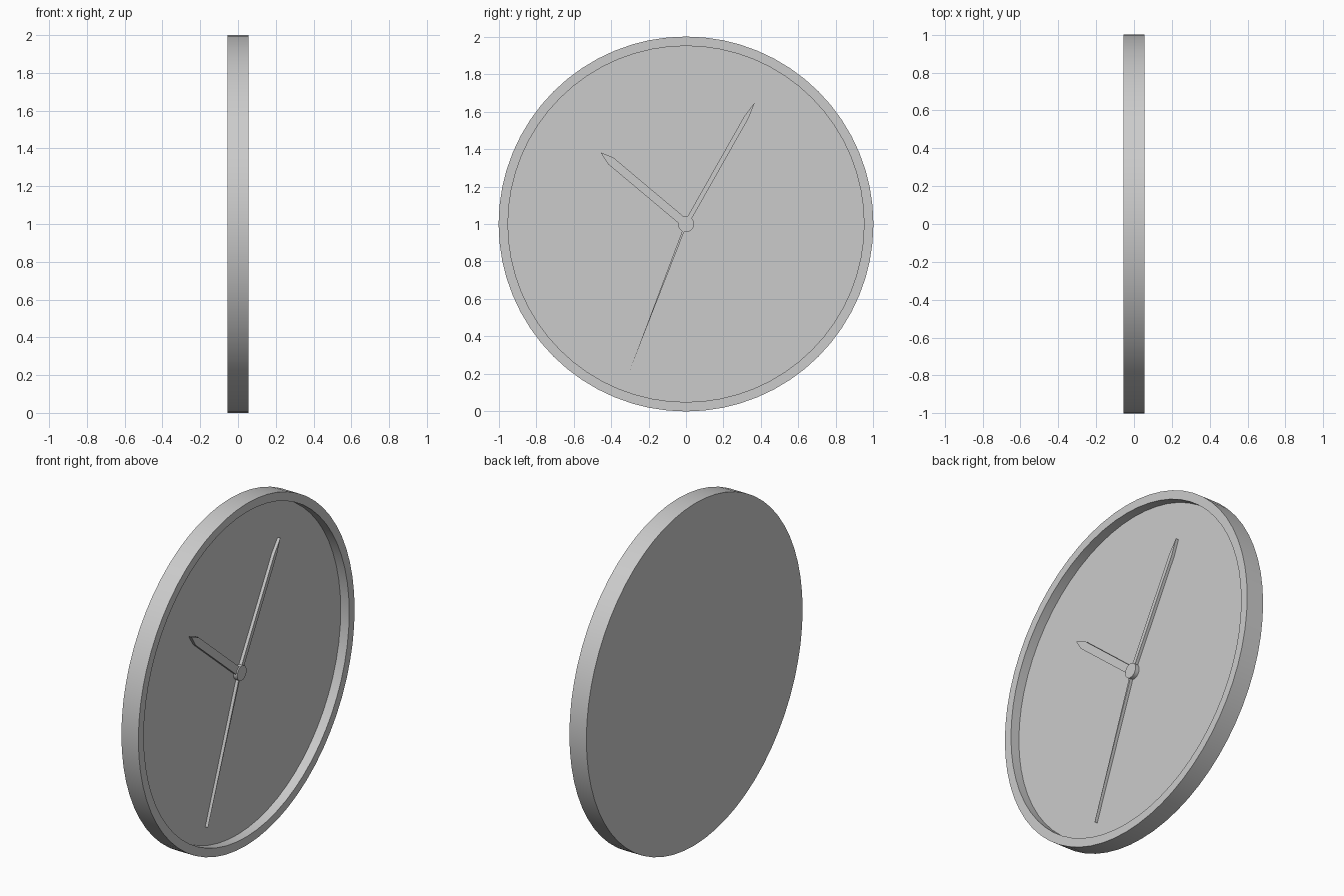
import bpy, bmesh, math
from mathutils import Matrix, Vector

cube = bpy.data.objects.get("Cube")
if cube:
    bpy.data.objects.remove(cube, do_unlink=True)

grey = bpy.data.materials.new("plain grey")
grey.use_nodes = True
colour = (0.6, 0.6, 0.6, 1)
grey.diffuse_color = colour
grey.node_tree.nodes["Principled BSDF"].inputs["Base Color"].default_value = colour

HALF = 0.055      # half thickness of the case
DIAL = 0.0        # x of the recessed dial
CENTRE = Vector((0, 0, 1))


def finish(name, bm):
    """Turn a bmesh into a smooth-shaded object with crisp edges."""
    bmesh.ops.remove_doubles(bm, verts=bm.verts, dist=1e-5)
    bmesh.ops.recalc_face_normals(bm, faces=bm.faces)
    mesh = bpy.data.meshes.new(name)
    bm.to_mesh(mesh)
    bm.free()
    mesh.materials.append(grey)
    obj = bpy.data.objects.new(name, mesh)
    obj.location = CENTRE
    bpy.context.collection.objects.link(obj)
    bpy.ops.object.select_all(action="DESELECT")
    obj.select_set(True)
    bpy.context.view_layer.objects.active = obj
    bpy.ops.object.shade_smooth_by_angle(angle=math.radians(30))
    return obj


def lathe(name, profile, steps):
    """Spin (x, radius) points around the x axis."""
    bm = bmesh.new()
    verts = [bm.verts.new((x, 0, r)) for x, r in profile]
    edges = [bm.edges.new(pair) for pair in zip(verts, verts[1:])]
    bmesh.ops.spin(bm, geom=verts + edges, axis=(1, 0, 0), cent=(0, 0, 0),
                   angle=math.tau, steps=steps)
    return finish(name, bm)


def hand(name, degrees, length, width, point, top):
    """Pointed bar lying on the dial, turned clockwise from twelve."""
    bm = bmesh.new()
    w, shoulder = width / 2, length - point
    outline = [(-w, 0), (w, 0), (w, shoulder), (0, length), (-w, shoulder)]
    if shoulder <= 0:
        outline = [(-w, 0), (w, 0), (0, length)]
    face = bm.faces.new([bm.verts.new((DIAL, y, z)) for y, z in outline])
    out = bmesh.ops.extrude_face_region(bm, geom=[face])["geom"]
    bmesh.ops.translate(bm, vec=(top - DIAL, 0, 0),
                        verts=[v for v in out if isinstance(v, bmesh.types.BMVert)])
    bmesh.ops.rotate(bm, verts=bm.verts, cent=(0, 0, 0),
                     matrix=Matrix.Rotation(math.radians(-degrees), 3, "X"))
    return finish(name, bm)


# Round case: flat back, raised rim and recessed dial
lathe("clock_case", [(-HALF, 0), (-HALF, 1), (HALF, 1), (HALF, 0.95),
                     (DIAL, 0.95), (DIAL, 0)], 64)

# Centre cap over the hand roots
lathe("centre_cap", [(DIAL, 0), (DIAL, 0.043), (0.025, 0.043), (0.025, 0)], 32)

# Hands
hand("hour_hand", -50, 0.595, 0.045, 0.07, 0.018)
hand("minute_hand", 29.5, 0.745, 0.025, 0.09, 0.018)
hand("second_hand", 201, 0.847, 0.012, 0.847, 0.018)
